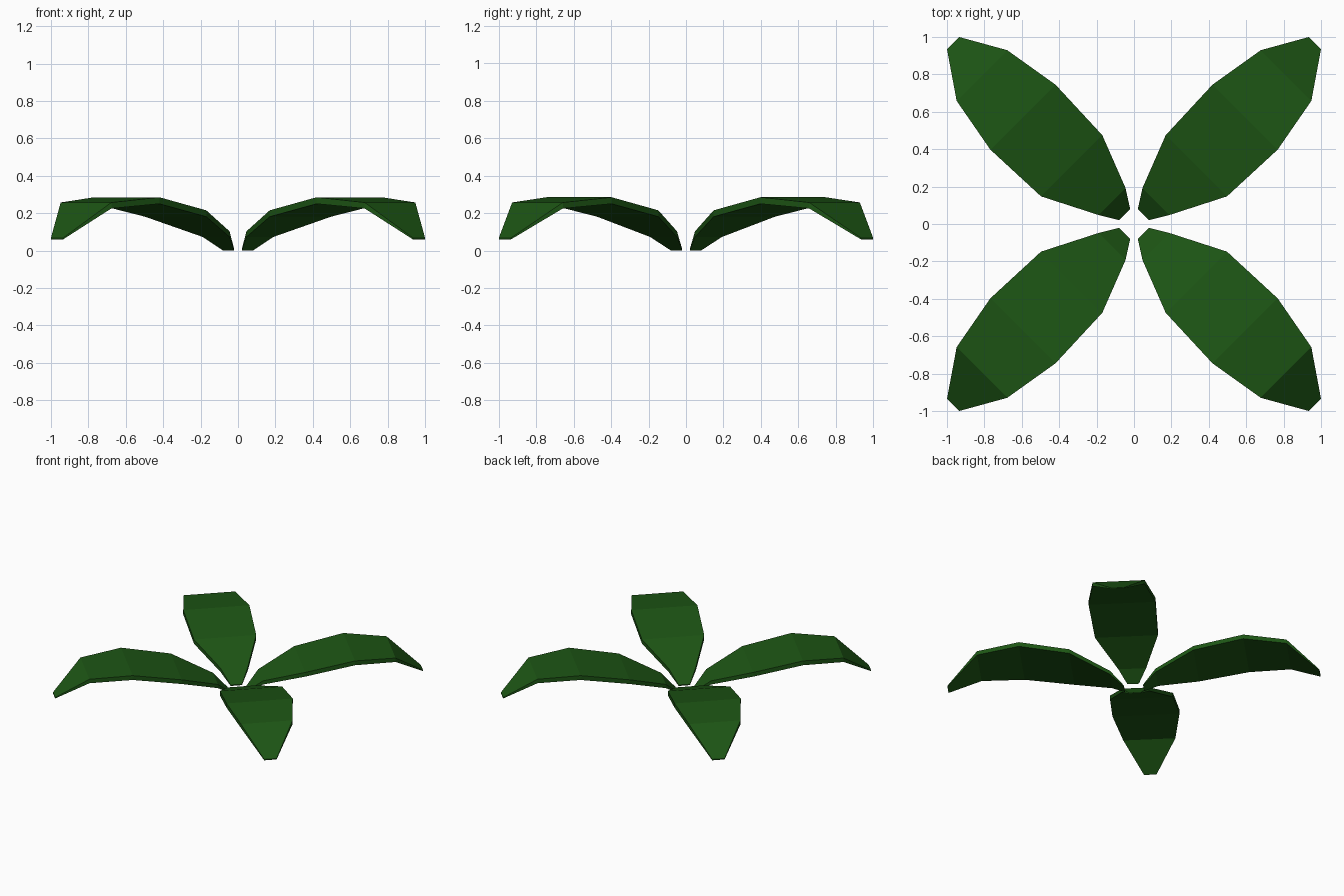
import bpy, bmesh
from math import sqrt

if "Cube" in bpy.data.objects:
    bpy.data.objects.remove(bpy.data.objects["Cube"])

# Leaf stations: distance along diagonal, left half width, right half width, top z, bottom z
stations = [
    (0.071, 0.042, 0.042, 0.008, 0.0),
    (0.168, 0.104, 0.100, 0.103, 0.073),
    (0.456, 0.216, 0.247, 0.215, 0.181),
    (0.824, 0.230, 0.262, 0.285, 0.250),
    (1.136, 0.178, 0.205, 0.257, 0.225),
    (1.368, 0.046, 0.046, 0.068, 0.060),
]

green = bpy.data.materials.new("leaf_green")
green.diffuse_color = (0.012, 0.09, 0.007, 1)
green.use_nodes = True
green.node_tree.nodes["Principled BSDF"].inputs["Base Color"].default_value = green.diffuse_color


def make_leaf(name, sx, sy):
    """Arched flat-section leaf along a diagonal, mirrored by the signs."""
    bm = bmesh.new()
    rings = []
    for u, left, right, top, bottom in stations:
        ring = []
        for v, z in ((left, top), (-right, top), (-right, bottom), (left, bottom)):
            x, y = (u - v) / sqrt(2), (u + v) / sqrt(2)
            ring.append(bm.verts.new((sx * x, sy * y, z)))
        rings.append(ring)
    for a, b in zip(rings, rings[1:]):
        for i in range(4):
            j = (i + 1) % 4
            bm.faces.new((a[i], a[j], b[j], b[i]))
    bm.faces.new(rings[0])
    bm.faces.new(rings[-1])
    bmesh.ops.recalc_face_normals(bm, faces=bm.faces)
    mesh = bpy.data.meshes.new(name)
    bm.to_mesh(mesh)
    bm.free()
    mesh.materials.append(green)
    bpy.context.collection.objects.link(bpy.data.objects.new(name, mesh))


# Four leaves around the centre
make_leaf("leaf_back_right", 1, 1)
make_leaf("leaf_back_left", -1, 1)
make_leaf("leaf_front_left", -1, -1)
make_leaf("leaf_front_right", 1, -1)
